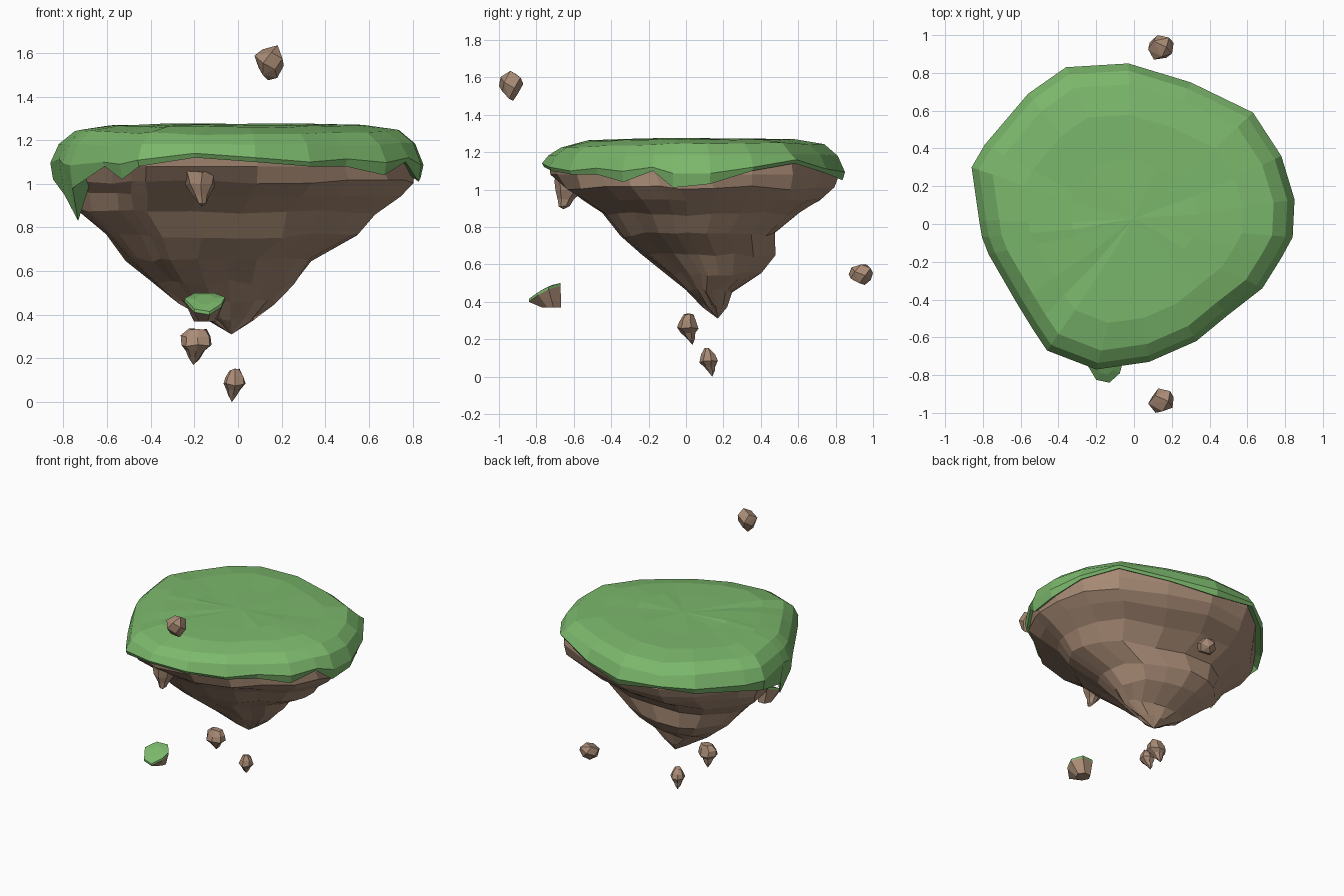
import bpy, bmesh, math, random
from mathutils import Vector

if "Cube" in bpy.data.objects:
    bpy.data.objects.remove(bpy.data.objects["Cube"])

random.seed(4)


def material(name, rgb):
    m = bpy.data.materials.new(name)
    m.diffuse_color = (*rgb, 1)
    m.use_nodes = True
    m.node_tree.nodes["Principled BSDF"].inputs["Base Color"].default_value = m.diffuse_color
    return m


GRASS = material("grass green", (0.20, 0.48, 0.15))
ROCK = material("rock brown", (0.395, 0.26, 0.18))


def finish(name, bm, mats):
    bmesh.ops.recalc_face_normals(bm, faces=bm.faces)
    me = bpy.data.meshes.new(name)
    bm.to_mesh(me)
    bm.free()
    for m in mats:
        me.materials.append(m)
    ob = bpy.data.objects.new(name, me)
    bpy.context.collection.objects.link(ob)
    return ob


def loft(name, rings, mats, start_tip=None, end_tip=None, rule=None, open_start=False,
         open_end=False):
    """Skin rings of points; each end is capped, drawn to a tip or left open."""
    bm = bmesh.new()
    vr = [[bm.verts.new(p) for p in r] for r in rings]
    n = len(vr[0])
    for k, (a, b) in enumerate(zip(vr, vr[1:])):
        for i in range(n):
            j = (i + 1) % n
            f = bm.faces.new((a[i], a[j], b[j], b[i]))
            f.material_index = rule(k) if rule else 0
    for ring, tip, k, is_open in ((vr[0], start_tip, 0, open_start),
                                  (vr[-1], end_tip, len(vr), open_end)):
        if is_open:
            continue
        if tip:
            t = bm.verts.new(tip)
            fs = [bm.faces.new((ring[i], ring[(i + 1) % n], t)) for i in range(n)]
        else:
            fs = [bm.faces.new(ring)]
        for f in fs:
            f.material_index = rule(k) if rule else 0
    return finish(name, bm, mats)


def jit(a):
    return random.uniform(-a, a)


# Plan outline of the island (x, y) with the height of the grass lip
OUTLINE = [(-.03, .85, 1.05), (-.36, .83, 1.10), (-.56, .69, 1.06), (-.79, .42, 1.04),
           (-.86, .30, 1.02), (-.82, .02, .95), (-.805, -.07, .83), (-.77, -.16, .98),
           (-.62, -.42, 1.08), (-.54, -.55, 1.02), (-.46, -.67, 1.08), (-.20, -.77, 1.12),
           (.08, -.73, 1.10), (.33, -.62, 1.08), (.50, -.48, 1.08), (.68, -.34, 1.04),
           (.78, -.18, 1.10), (.84, -.07, 1.01), (.85, .13, 1.03), (.78, .36, 1.10),
           (.63, .59, 1.14), (.30, .75, 1.09)]

# Grass cap: domed top, rounded rim (lower at the front), uneven lip turned under
rings = []
for s, z, drop in ((.4, 1.272, 0), (.68, 1.267, .01), (.87, 1.247, .025), (.955, 1.185, .01)):
    rings.append([(x * s, y * s, z + jit(.006) - drop * max(0, -y)) for x, y, l in OUTLINE])
rings.append([(x, y, max(l + .02, 1.10 + jit(.015))) for x, y, l in OUTLINE])
rings.append([(x * s, y * s, l) for x, y, l in OUTLINE
              for s in [.985 - .5 * max(0, .98 - l)]])
rings.append([(x * .84, y * .84, max(l + .06, 1.1)) for x, y, l in OUTLINE])
loft("grass_cap", rings, [GRASS], start_tip=(0, .03, 1.275), open_end=True)

# Rock underside: the outline squeezed into x and y limits at each height
LEVELS = [(1.16, -.81, .81, -.735, .81), (1.08, -.80, .82, -.725, .82),
          (1.01, -.79, .80, -.65, .785), (.95, -.765, .73, -.55, .73),
          (.87, -.735, .62, -.44, .60), (.76, -.61, .54, -.35, .48),
          (.65, -.51, .33, -.24, .475), (.55, -.40, .25, -.10, .40),
          (.46, -.29, .17, 0, .25), (.38, -.16, .07, .085, .22)]
rings = []
for k, (z, x0, x1, y0, y1) in enumerate(LEVELS):
    w = 0 if k < 2 else .016
    ring = []
    for x, y, l in OUTLINE:
        u, v = (x + .86) / 1.71 - .5, (y + .77) / 1.62 - .5
        s = 1 + jit(w)
        if k > 1 and u > 0 > v:      # fuller at the front right
            s -= .8 * u * v
        ring.append(((x0 + x1) / 2 + u * (x1 - x0) * s,
                     (y0 + y1) / 2 + v * (y1 - y0) * s, z + jit(w * .7)))
    rings.append(ring)
loft("island_rock", rings, [ROCK], end_tip=(-.03, .17, .31), open_start=True)


def spike(name, levels, tip, sides=7):
    """Stack of rough rings (x, y, z, rx, ry) ending in a lower tip."""
    rs = []
    for x, y, z, rx, ry in levels:
        rs.append([(x + rx * math.cos(a) * (1 + jit(.1)), y + ry * math.sin(a) * (1 + jit(.1)),
                    z + jit(.006))
                   for a in [math.tau * i / sides + .3 for i in range(sides)]])
    return loft(name, rs, [ROCK], end_tip=tip)


# Hanging spike under the front rim, and two pointed rocks below the island
spike("hanging_spike", [(-.17, -.62, 1.06, .08, .09), (-.175, -.62, 1.0, .068, .085),
                        (-.17, -.64, .95, .036, .045), (-.165, -.65, .915, .02, .03)],
      (-.165, -.655, .895))
spike("upper_falling_rock", [(-.185, .015, .335, .04, .028), (-.19, .01, .30, .068, .046),
                             (-.19, .01, .26, .072, .062), (-.195, .015, .235, .045, .04),
                             (-.20, .025, .20, .026, .024)], (-.205, .035, .17))
spike("lower_falling_rock", [(-.015, .115, .148, .024, .015), (-.017, .12, .115, .046, .038),
                             (-.017, .12, .08, .05, .05), (-.02, .125, .055, .032, .032),
                             (-.025, .135, .028, .02, .02)], (-.028, .14, 0))


def boulder(name, lo, hi, count=15, taper=0.0):
    """Faceted stone: hull of scattered sphere points fitted to a box."""
    pts = []
    for i in range(count):
        z = 1 - 2 * (i + .5) / count
        r, a = math.sqrt(1 - z * z) * (1 + taper * z), i * 2.39996
        pts.append(Vector((r * math.cos(a), r * math.sin(a), z)) * (1 + jit(.1)))
    mn = [min(p[k] for p in pts) for k in range(3)]
    mx = [max(p[k] for p in pts) for k in range(3)]
    bm = bmesh.new()
    for p in pts:
        bm.verts.new([lo[k] + (p[k] - mn[k]) / (mx[k] - mn[k]) * (hi[k] - lo[k])
                      for k in range(3)])
    bmesh.ops.convex_hull(bm, input=bm.verts[:])
    loose = [v for v in bm.verts if not v.link_faces]
    bmesh.ops.delete(bm, geom=loose, context='VERTS')
    return finish(name, bm, [ROCK])


# Free floating stones
boulder("high_floating_stone", (.075, -1, 1.475), (.21, -.87, 1.635), taper=.3)
boulder("back_floating_stone", (.075, .87, .49), (.21, 1, .60), taper=.1)

# Small chunk with a curved, tilted grassy top
shape = [(-.245, -.75), (-.20, -.675), (-.11, -.67), (-.06, -.735),
         (-.075, -.79), (-.13, -.84), (-.20, -.825)]


def tilt(y):
    return .415 + .085 * (1 - max(0, (-.67 - y) / .17) ** 1.6)


inner = [(-.15 + (x + .15) * .5, -.755 + (y + .755) * .5) for x, y in shape]
loft("grassy_chunk",
     [[(x, y, tilt(y)) for x, y in inner],
      [(x, y, tilt(y)) for x, y in shape],
      [(x, y, tilt(y) - .015) for x, y in shape],
      [(-.15 + (x + .15) * .55, -.72 + (y + .755) * .6, .37) for x, y in shape]],
     [GRASS, ROCK], rule=lambda k: 0 if k < 2 else 1)
